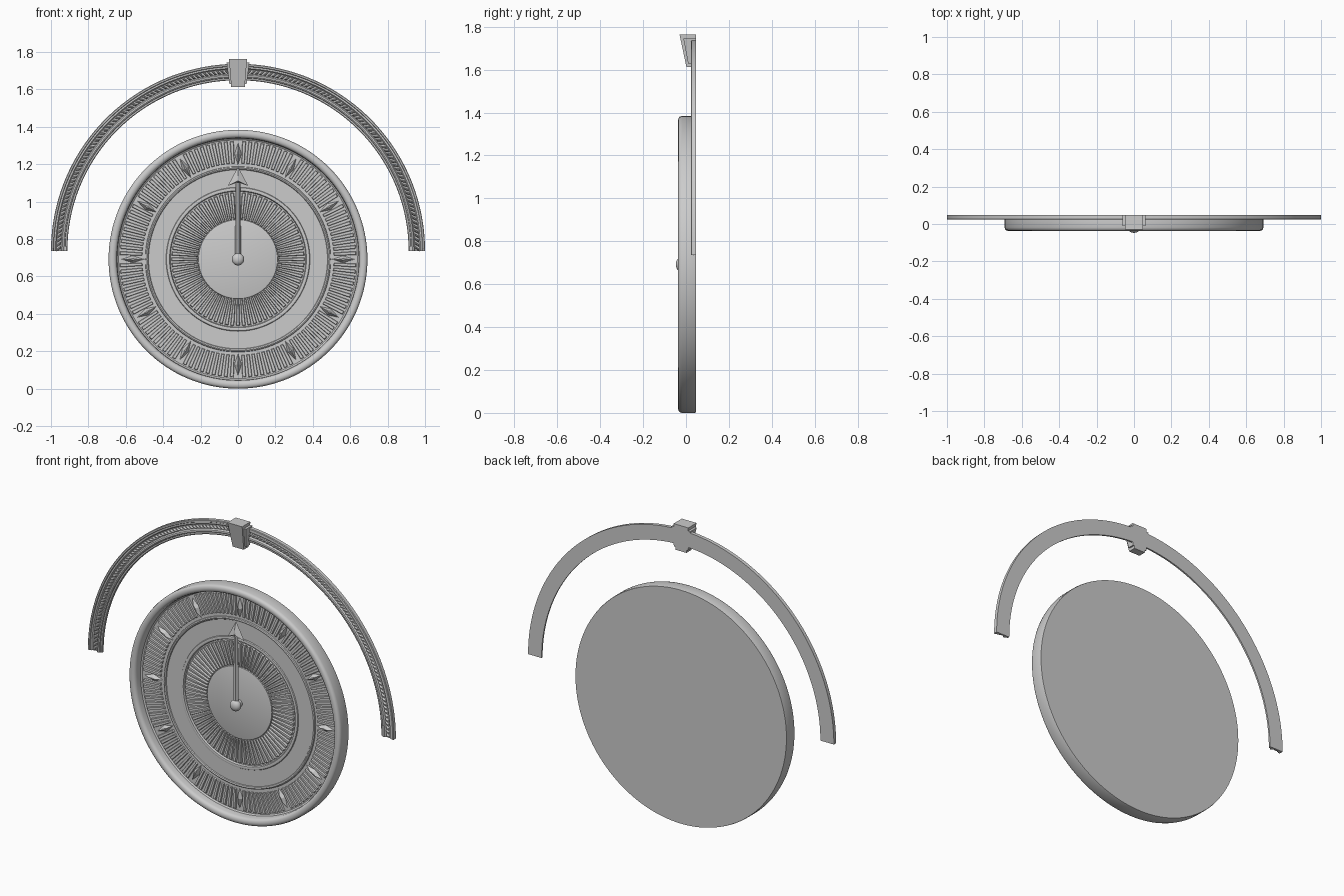
import bpy, bmesh, math

if "Cube" in bpy.data.objects:
    bpy.data.objects.remove(bpy.data.objects["Cube"])

DIAL_Z, ARCH_Z, BACK = 0.692, 0.737, 0.047


def finish(name, bm, smooth=True):
    bmesh.ops.recalc_face_normals(bm, faces=bm.faces[:])
    me = bpy.data.meshes.new(name)
    bm.to_mesh(me)
    bm.free()
    ob = bpy.data.objects.new(name, me)
    bpy.context.collection.objects.link(ob)
    if smooth:
        bpy.ops.object.select_all(action='DESELECT')
        ob.select_set(True)
        bpy.context.view_layer.objects.active = ob
        bpy.ops.object.shade_smooth_by_angle(angle=math.radians(35))
    return ob


def polar(r, a, y, zc):
    return (r * math.sin(a), y, zc + r * math.cos(a))


def sweep(name, profile, zc, a0, a1, steps, closed):
    """Turn an (r, y) profile about a y-axis line at height zc."""
    bm = bmesh.new()
    full = a1 - a0 > 6.28
    n = steps if full else steps + 1
    rings = [[bm.verts.new(polar(r, a0 + (a1 - a0) * i / steps, y, zc)) for r, y in profile]
             for i in range(n)]
    m = len(profile)
    for i in range(steps):
        A, B = rings[i], rings[(i + 1) % n]
        for j in range(m if closed else m - 1):
            k = (j + 1) % m
            bm.faces.new((A[j], A[k], B[k], B[j]))
    if not full:
        bm.faces.new(rings[0])
        bm.faces.new(rings[-1])
    bmesh.ops.remove_doubles(bm, verts=bm.verts[:], dist=1e-5)
    return finish(name, bm)


def loft(bm, lower, upper):
    """Solid between two matching outlines."""
    lo = [bm.verts.new(p) for p in lower]
    up = [bm.verts.new(p) for p in upper]
    n = len(lo)
    for i in range(n):
        j = (i + 1) % n
        bm.faces.new((lo[i], lo[j], up[j], up[i]))
    bm.faces.new(lo)
    bm.faces.new(up)


def radial_outline(pts, a, y, zc):
    """Outline of (sideways, radius) points turned to angle a."""
    c, s = math.cos(a), math.sin(a)
    return [(r * s + u * c, y, zc + r * c - u * s) for u, r in pts]


def bar(bm, a, r0, r1, w0, w1, y0, y1, inset):
    base = [(-w0, r0), (w0, r0), (w1, r1), (-w1, r1)]
    i = inset
    top = [(-w0 + i, r0 + i), (w0 - i, r0 + i), (w1 - i, r1 - i), (-w1 + i, r1 - i)]
    loft(bm, radial_outline(base, a, y0, DIAL_Z), radial_outline(top, a, y1, DIAL_Z))


# Dial body: rounded rim, minute track, bead ring, stepped centre
sweep("dial_body", [
    (0, BACK), (.69, BACK), (.692, .04), (.692, -.018), (.689, -.029), (.682, -.035),
    (.671, -.037), (.660, -.035), (.652, -.029), (.648, -.018), (.646, .012), (.638, .018),
    (.496, .018), (.494, .011), (.488, .008), (.481, .011), (.478, .016),
    (.385, .016), (.382, .011), (.374, .009), (.366, .011), (.362, .022),
    (.213, .022), (.211, .014), (.205, .012), (0, .012)],
    DIAL_Z, 0, 2 * math.pi, 128, False)

# Minute bars, with diamonds on the hours
bm = bmesh.new()
for i in range(120):
    if i % 10:
        wide = 0.0085
        bar(bm, math.radians(3 * i), .512, .632, wide, wide * 1.2, .020, .009, .003)
finish("minute_bars", bm, False)

bm = bmesh.new()
for i in range(12):
    a = math.radians(30 * i)
    loft(bm, radial_outline([(0, .500), (.020, .562), (0, .626), (-.020, .562)], a, .020, DIAL_Z),
         radial_outline([(0, .540), (.004, .562), (0, .585), (-.004, .562)], a, -.002, DIAL_Z))
finish("hour_diamonds", bm, False)

# Inner ring of fine rays
bm = bmesh.new()
for i in range(72):
    bar(bm, math.radians(5 * i), .214, .356, .0065, .0105, .024, .011, .0035)
finish("inner_rays", bm, False)

# Pointer: ridged shaft and arrow head
bm = bmesh.new()
shaft = [(-.016, 0), (.016, 0), (.013, .41), (-.013, .41)]
ridge = [(-.006, 0), (.006, 0), (.005, .41), (-.005, .41)]
loft(bm, radial_outline(shaft, 0, -.018, DIAL_Z), radial_outline(ridge, 0, -.032, DIAL_Z))
head = [(-.055, .392), (0, .412), (.055, .392), (0, .495)]
peak = [(-.010, .415), (0, .420), (.010, .415), (0, .450)]
loft(bm, radial_outline(head, 0, -.018, DIAL_Z), radial_outline(peak, 0, -.033, DIAL_Z))
finish("pointer", bm, False)

# Centre pin with domed cap
sweep("centre_pin", [(0, .02), (.02, .02), (.02, -.012), (.031, -.014), (.033, -.024),
                     (.030, -.034), (.022, -.042), (.010, -.0465), (0, -.047)],
      DIAL_Z, 0, 2 * math.pi, 32, False)

# Arch moulding
sweep("arch_moulding", [
    (.912, BACK), (1.0, BACK), (1.0, .026), (.996, .023), (.988, .023), (.985, .028),
    (.976, .028), (.973, .032), (.970, .036), (.946, .036), (.943, .032), (.940, .027),
    (.932, .025), (.926, .028), (.924, .034), (.916, .034), (.912, .037)],
    ARCH_Z, -math.pi / 2, math.pi / 2, 96, True)

# Rope of slanted strands in the arch groove
bm = bmesh.new()
for i in range(130):
    a = -math.pi / 2 + math.pi * (i + .5) / 130
    if abs(a) < .04:
        continue
    low = [(-.016, .946), (-.002, .946), (.016, .970), (.002, .970)]
    high = [(-.007, .953), (-.003, .953), (.007, .963), (.003, .963)]
    if a < 0:
        low = [(-u, r) for u, r in low]
        high = [(-u, r) for u, r in high]
    loft(bm, radial_outline(low, a, .038, ARCH_Z), radial_outline(high, a, .024, ARCH_Z))
finish("arch_rope", bm, False)


# Keystone: tapered front block over a wider backing block
def wedge(name, w_top, w_bot, z_top, z_bot, y_top, y_bot):
    bm = bmesh.new()
    loft(bm, [(-w_bot, BACK, z_bot), (w_bot, BACK, z_bot), (w_bot, y_bot, z_bot), (-w_bot, y_bot, z_bot)],
         [(-w_top, BACK, z_top), (w_top, BACK, z_top), (w_top, y_top, z_top), (-w_top, y_top, z_top)])
    finish(name, bm, False)


wedge("keystone_front", .048, .036, 1.763, 1.612, -.030, .002)
wedge("keystone_backing", .061, .046, 1.745, 1.628, -.012, .010)
